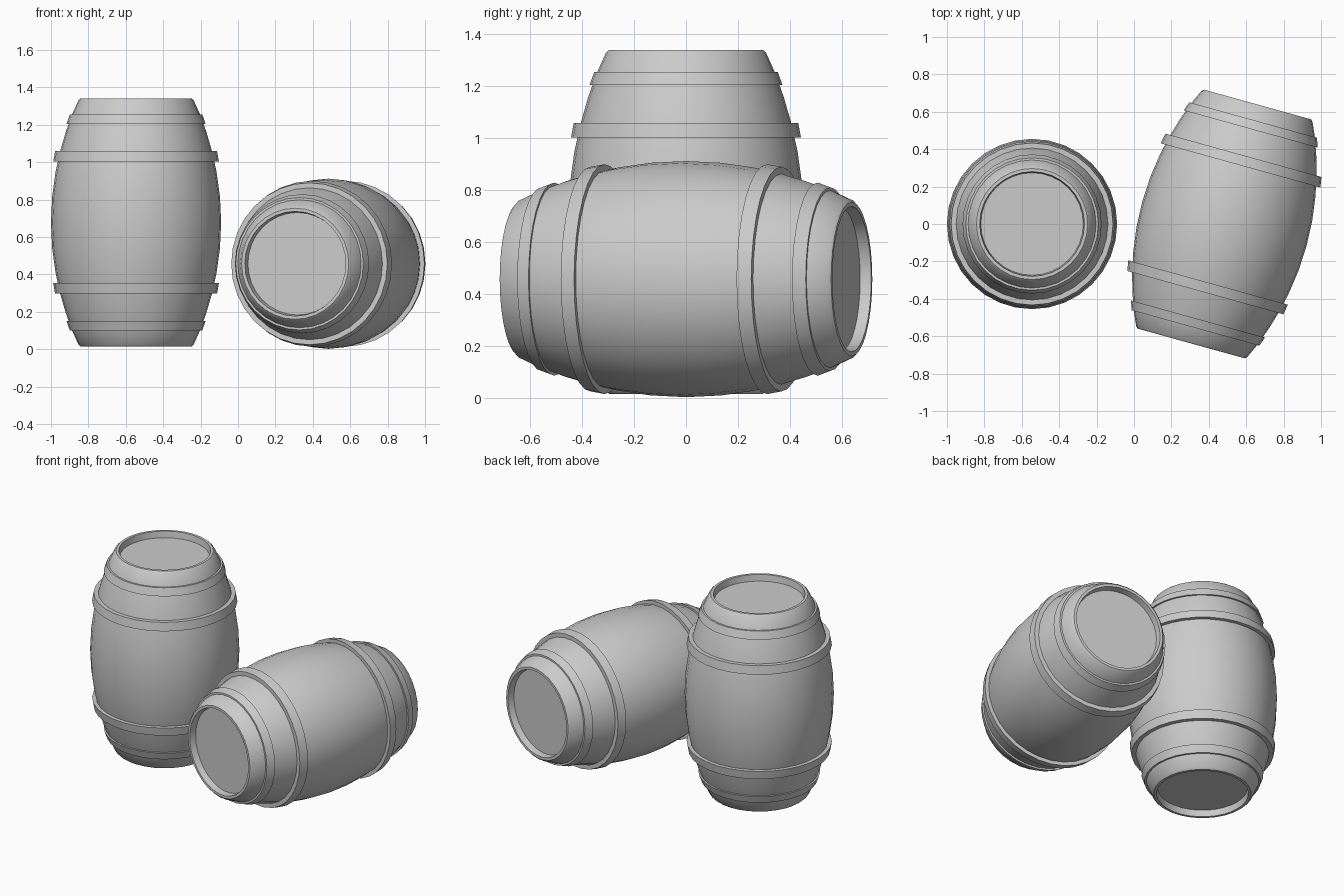
import bpy, bmesh, math
from mathutils import Matrix

if "Cube" in bpy.data.objects:
    bpy.data.objects.remove(bpy.data.objects["Cube"])

SEGS = 32
HALF = 0.663   # half of the barrel height


def lathe(name, profile, closed, matrix):
    """Revolve (radius, height) points about z; r = 0 ends become poles."""
    bm = bmesh.new()
    rings = []
    for r, z in profile:
        if r == 0:
            rings.append([bm.verts.new((0, 0, z))] * SEGS)
        else:
            rings.append([bm.verts.new((r * math.cos(2 * math.pi * i / SEGS),
                                        r * math.sin(2 * math.pi * i / SEGS), z))
                          for i in range(SEGS)])
    pairs = list(zip(rings, rings[1:]))
    if closed:
        pairs.append((rings[-1], rings[0]))
    for a, b in pairs:
        for i in range(SEGS):
            j = (i + 1) % SEGS
            quad = list(dict.fromkeys([a[i], a[j], b[j], b[i]]))
            bm.faces.new(quad)
    bmesh.ops.recalc_face_normals(bm, faces=bm.faces)
    mesh = bpy.data.meshes.new(name)
    bm.to_mesh(mesh)
    bm.free()
    obj = bpy.data.objects.new(name, mesh)
    bpy.context.collection.objects.link(obj)
    obj.matrix_world = matrix
    bpy.ops.object.select_all(action='DESELECT')
    obj.select_set(True)
    bpy.context.view_layer.objects.active = obj
    bpy.ops.object.shade_smooth_by_angle(angle=math.radians(30))
    return obj


def bulge(z):
    return 0.455 - 0.338 * z * z


def barrel(prefix, matrix):
    # Bulged body with a chamfered rim and recessed lids
    top = [(0, HALF - 0.042), (0.274, HALF - 0.042), (0.28, HALF),
           (0.297, HALF), (0.308, HALF - 0.01)]
    side = [(bulge(z), z) for z in
            (0.575, 0.48, 0.38, 0.27, 0.14, 0, -0.14, -0.27, -0.38, -0.48, -0.575)]
    bottom = [(r, -z) for r, z in reversed(top)]
    lathe(prefix + "_body", top + side + bottom, False, matrix)
    # Tapered hoops, mirrored about the middle
    for label, z0, r0, z1, r1 in (("wide_hoop", 0.325, 0.443, 0.381, 0.433),
                                  ("narrow_hoop", 0.527, 0.372, 0.577, 0.354)):
        for end, s in (("upper", 1), ("lower", -1)):
            ring = [(r0, s * z0), (r1, s * z1), (r1 - 0.035, s * z1), (r0 - 0.035, s * z0)]
            lathe(f"{prefix}_{end}_{label}", ring, True, matrix)


# Upright barrel and the one lying on its side
barrel("standing_barrel", Matrix.Translation((-0.545, 0, 0.678)))
barrel("lying_barrel", Matrix.Translation((0.483, 0, 0.457))
       @ Matrix.Rotation(math.radians(-15.5), 4, 'Z')
       @ Matrix.Rotation(math.radians(-90), 4, 'X'))
